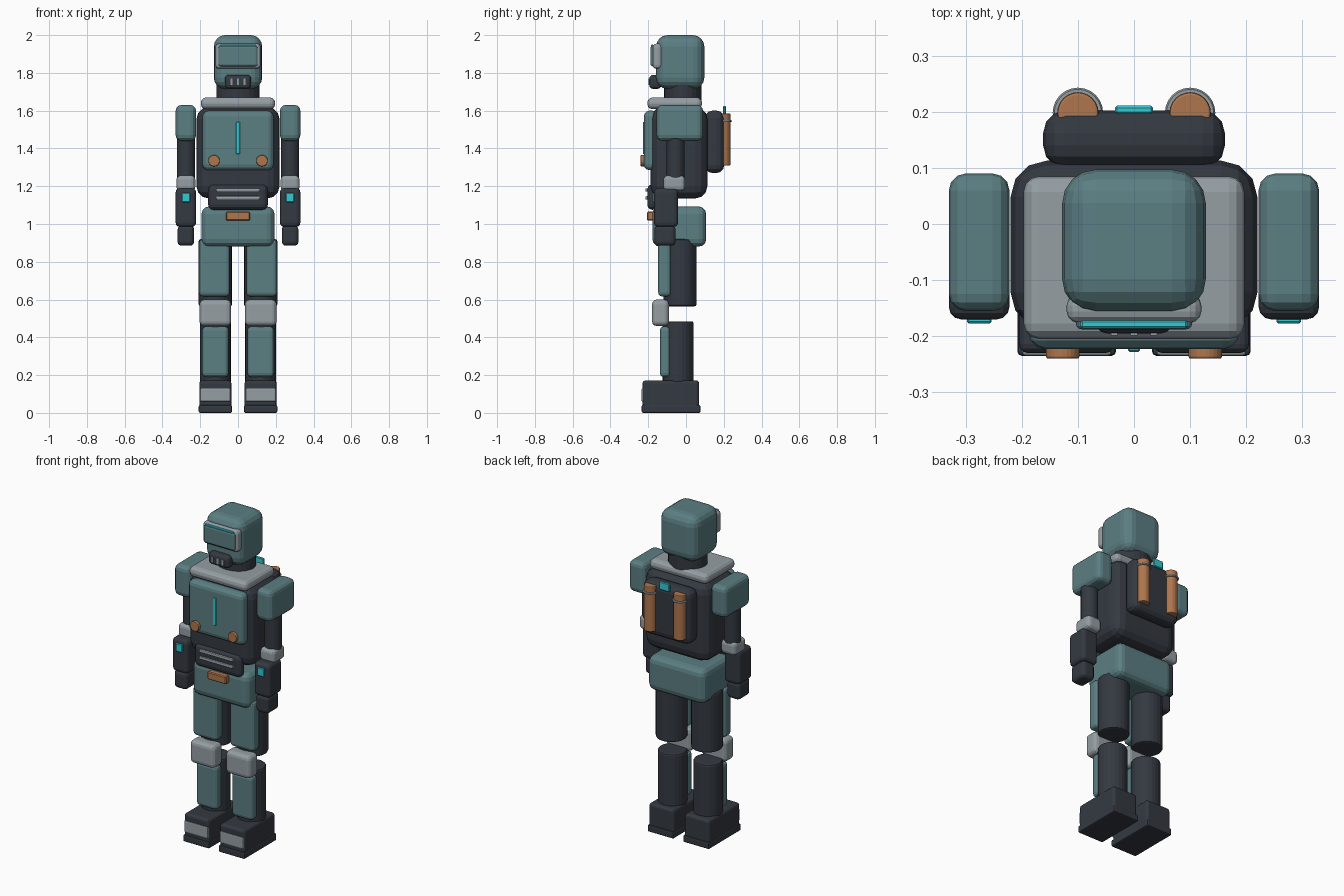
import bpy
import math

if "Cube" in bpy.data.objects:
    bpy.data.objects.remove(bpy.data.objects["Cube"])


def material(name, rgb):
    m = bpy.data.materials.new(name)
    m.diffuse_color = (*rgb, 1)
    m.use_nodes = True
    m.node_tree.nodes["Principled BSDF"].inputs["Base Color"].default_value = m.diffuse_color
    return m


TEAL = material("armour_teal", (0.105, 0.21, 0.225))
DARK = material("charcoal", (0.034, 0.041, 0.053))
GREY = material("pale_grey", (0.30, 0.345, 0.37))
CYAN = material("glow_cyan", (0.035, 0.58, 0.65))
COPPER = material("copper", (0.43, 0.18, 0.075))


def finish(name, mat, bevel, segments):
    ob = bpy.context.object
    ob.name = name
    ob.data.materials.append(mat)
    bpy.ops.object.transform_apply(location=False, rotation=True, scale=True)
    if bevel:
        b = ob.modifiers.new("bevel", 'BEVEL')
        b.width, b.segments = bevel, segments
        b.limit_method, b.angle_limit = 'ANGLE', math.radians(40)
    return ob


def box(name, mat, x, y, z, bevel=0.0, segments=3):
    """Rounded box from (min, max) ranges."""
    r = (x, y, z)
    bpy.ops.mesh.primitive_cube_add(size=1, location=[(a + b) / 2 for a, b in r])
    bpy.context.object.scale = [b - a for a, b in r]
    return finish(name, mat, bevel, segments)


def tube(name, mat, centre, radius, depth, bevel=0.0, axis='Z', squash=1.0, sides=24):
    rot = (math.pi / 2, 0, 0) if axis == 'Y' else (0, 0, 0)
    bpy.ops.mesh.primitive_cylinder_add(vertices=sides, radius=radius, depth=depth,
                                        location=centre, rotation=rot)
    bpy.context.object.scale = (1, squash, 1)
    return finish(name, mat, bevel, 2)


def sym(h):
    return (-h, h)


def around(c, h):
    return (c - h, c + h)


# Head and face
box("head", TEAL, sym(0.128), (-0.158, 0.097), (1.715, 2.0), 0.06, 4)
box("visor_frame", GREY, sym(0.12), (-0.176, -0.125), (1.822, 1.955), 0.02)
box("visor_screen", TEAL, sym(0.104), (-0.188, -0.15), (1.835, 1.943), 0.012)
box("visor_glow", CYAN, sym(0.095), (-0.186, -0.172), (1.938, 1.949), 0.003, 1)
box("mouth_guard", DARK, sym(0.07), (-0.195, -0.13), (1.715, 1.79), 0.022)
for i in (-1, 0, 1):
    box("mouth_vent", GREY, around(i * 0.035, 0.006), (-0.199, -0.185), (1.735, 1.77))

# Neck and collar
tube("neck", DARK, (0, -0.018, 1.69), 0.115, 0.12, 0.008, squash=0.86)
box("collar", GREY, sym(0.197), (-0.205, 0.085), (1.608, 1.67), 0.028)

# Torso, chest and belly
box("torso", DARK, sym(0.22), (-0.187, 0.113), (1.135, 1.62), 0.065)
box("chest_plate", TEAL, sym(0.188), (-0.223, -0.15), (1.285, 1.6), 0.03)
box("chest_light", CYAN, sym(0.011), (-0.228, -0.215), (1.37, 1.54), 0.003, 1)
box("belly_plate", DARK, sym(0.158), (-0.205, -0.15), (1.075, 1.21), 0.03)
for z in (1.18, 1.138):
    box("belly_bar", GREY, sym(0.115), (-0.215, -0.195), around(z, 0.009), 0.006, 2)

# Hips and buckle
box("hips", TEAL, sym(0.193), (-0.178, 0.107), (0.88, 1.093), 0.04)
box("buckle", COPPER, sym(0.063), (-0.207, -0.165), (1.018, 1.065), 0.005, 1)

# Backpack
box("backpack", DARK, sym(0.162), (0.1, 0.202), (1.27, 1.6), 0.04)
box("backpack_light", CYAN, sym(0.034), (0.196, 0.211), (1.575, 1.625), 0.004, 1)

for s in (-1, 1):
    # Chest knobs and backpack canisters
    tube("chest_knob", COPPER, (s * 0.127, -0.222, 1.335), 0.03, 0.036, 0.004, 'Y')
    tube("canister", COPPER, (s * 0.1, 0.198, 1.447), 0.037, 0.275, 0.005)
    bpy.ops.mesh.primitive_torus_add(major_radius=0.039, minor_radius=0.006,
                                     major_segments=24, minor_segments=6,
                                     location=(s * 0.1, 0.198, 1.545))
    finish("canister_ring", GREY, 0, 1)

    # Arm
    a = s * 0.276
    box("shoulder", TEAL, around(a, 0.054), (-0.155, 0.09), (1.44, 1.63), 0.03)
    tube("upper_arm", DARK, (a, -0.055, 1.35), 0.048, 0.32, 0.008)
    box("elbow", GREY, around(a, 0.05), (-0.12, -0.005), (1.175, 1.257), 0.022)
    box("forearm", DARK, around(a, 0.054), (-0.17, -0.042), (0.985, 1.19), 0.022)
    box("forearm_light", CYAN, around(a, 0.022), (-0.177, -0.165), (1.115, 1.165), 0.003, 1)
    box("hand", DARK, around(a, 0.044), (-0.168, -0.055), (0.885, 0.992), 0.022)

    # Leg
    c = s * 0.12
    tube("thigh", DARK, (c, -0.032, 0.742), 0.088, 0.355, 0.01)
    box("thigh_plate", TEAL, around(s * 0.125, 0.081), (-0.147, -0.08), (0.617, 0.92), 0.02)
    box("knee_pad", GREY, around(c, 0.084), (-0.18, -0.09), (0.46, 0.6), 0.025)
    tube("shin", DARK, (c, -0.042, 0.32), 0.082, 0.33, 0.01)
    box("shin_plate", TEAL, around(c, 0.07), (-0.138, -0.08), (0.19, 0.457), 0.02)
    box("boot", DARK, around(c, 0.085), (-0.23, 0.07), (0.02, 0.172), 0.016)
    box("sole", DARK, around(c, 0.088), (-0.235, 0.077), (0, 0.042), 0.008, 2)
    box("toe_cap", GREY, around(c, 0.08), (-0.235, -0.222), (0.06, 0.13), 0.006, 2)
